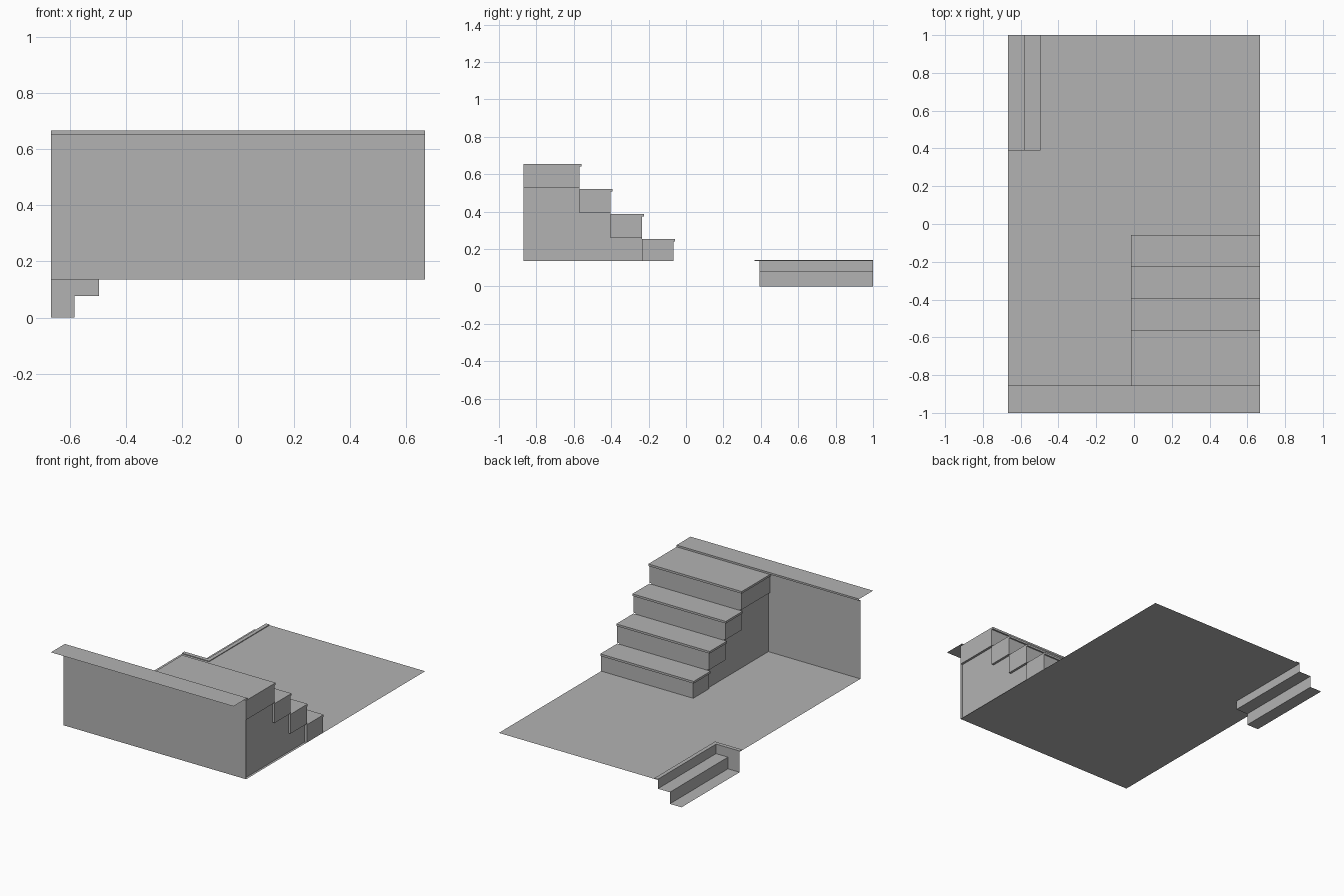
import bpy
import bmesh
from mathutils import Vector

cube = bpy.data.objects.get("Cube")
if cube:
    bpy.data.objects.remove(cube, do_unlink=True)

grey = bpy.data.materials.new("plain grey")
grey.use_nodes = True
colour = (0.45, 0.45, 0.45, 1)
grey.diffuse_color = colour
grey.node_tree.nodes["Principled BSDF"].inputs["Base Color"].default_value = colour


def finish(name, bm):
    mesh = bpy.data.meshes.new(name)
    bm.to_mesh(mesh)
    bm.free()
    mesh.materials.append(grey)
    obj = bpy.data.objects.new(name, mesh)
    bpy.context.collection.objects.link(obj)


def sheet(name, points, sweep=None):
    """Flat polygon, or an open path swept into a ribbon when sweep is given."""
    bm = bmesh.new()
    verts = [bm.verts.new(p) for p in points]
    if sweep is None:
        bm.faces.new(verts)
    else:
        edges = [bm.edges.new(pair) for pair in zip(verts, verts[1:])]
        new = bmesh.ops.extrude_edge_only(bm, edges=edges)["geom"]
        moved = [g for g in new if isinstance(g, bmesh.types.BMVert)]
        bmesh.ops.translate(bm, verts=moved, vec=Vector(sweep))
    finish(name, bm)


def prism(name, points, sweep):
    """Closed solid from a polygon pushed along a vector."""
    bm = bmesh.new()
    face = bm.faces.new([bm.verts.new(p) for p in points])
    new = bmesh.ops.extrude_face_region(bm, geom=[face], use_keep_orig=True)["geom"]
    moved = [g for g in new if isinstance(g, bmesh.types.BMVert)]
    bmesh.ops.translate(bm, verts=moved, vec=Vector(sweep))
    bmesh.ops.recalc_face_normals(bm, faces=bm.faces)
    finish(name, bm)


def box(name, x0, x1, y0, y1, z0, z1):
    prism(name, [(x0, y0, z0), (x1, y0, z0), (x1, y1, z0), (x0, y1, z0)], (0, 0, z1 - z0))


SIDE = 0.667
FRONT = -0.868
FLOOR = 0.135
TOP = 0.667
WELL_X, WELL_Y = -0.495, 0.393

# Lower floor with a corner cut out for the descending steps
sheet("lower_floor", [(-SIDE, FRONT, FLOOR), (SIDE, FRONT, FLOOR), (SIDE, 1, FLOOR),
                      (WELL_X, 1, FLOOR), (WELL_X, WELL_Y, FLOOR), (-SIDE, WELL_Y, FLOOR)])

# Thin edging around the cut out corner
rim = 0.026
prism("well_edging", [(-SIDE, WELL_Y, FLOOR), (WELL_X, WELL_Y, FLOOR), (WELL_X, 1, FLOOR),
                      (WELL_X + rim, 1, FLOOR), (WELL_X + rim, WELL_Y - rim, FLOOR),
                      (-SIDE, WELL_Y - rim, FLOOR)], (0, 0, 0.005))

# Descending steps and their end wall
MID_X, MID_Z = -0.582, 0.077
profile = [(-SIDE, 0), (MID_X, 0), (MID_X, MID_Z), (WELL_X, MID_Z), (WELL_X, FLOOR)]
sheet("descending_steps", [(x, WELL_Y, z) for x, z in profile], (0, 1 - WELL_Y, 0))
sheet("well_end_wall", [(x, WELL_Y, z) for x, z in profile + [(-SIDE, FLOOR)]])

# Front wall and upper floor with its lip
sheet("front_wall", [(-SIDE, FRONT, FLOOR), (SIDE, FRONT, FLOOR),
                     (SIDE, FRONT, TOP - 0.012), (-SIDE, FRONT, TOP - 0.012)])
sheet("upper_floor", [(-SIDE, -1, TOP), (-SIDE, -0.855, TOP),
                      (-SIDE, -0.855, TOP - 0.012), (-SIDE, FRONT, TOP - 0.012)], (2 * SIDE, 0, 0))

# Staircase: overhanging treads on step boxes, from the lowest up
risers = [-0.068, -0.235, -0.404, -0.57, FRONT]
tops = [0.253, 0.387, 0.521, 0.655]
core = [(FRONT, FLOOR)]
base = FLOOR
for i, top in enumerate(tops):
    y1, y0 = risers[i], risers[i + 1]
    box("step_%d" % (i + 1), -0.005, SIDE, y0, y1, base, top - 0.014)
    box("tread_%d" % (i + 1), -0.015, SIDE, y0, y1 + 0.01, top - 0.014, top)
    if i:
        core += [(y1, core[-1][1]), (y1, base)]
    base = top + 0.006
core.append((FRONT, core[-1][1]))

# Recessed body under the steps
prism("stair_body", [(0.006, y, z) for y, z in core[1:] + core[:1]], (0.646, 0, 0))
